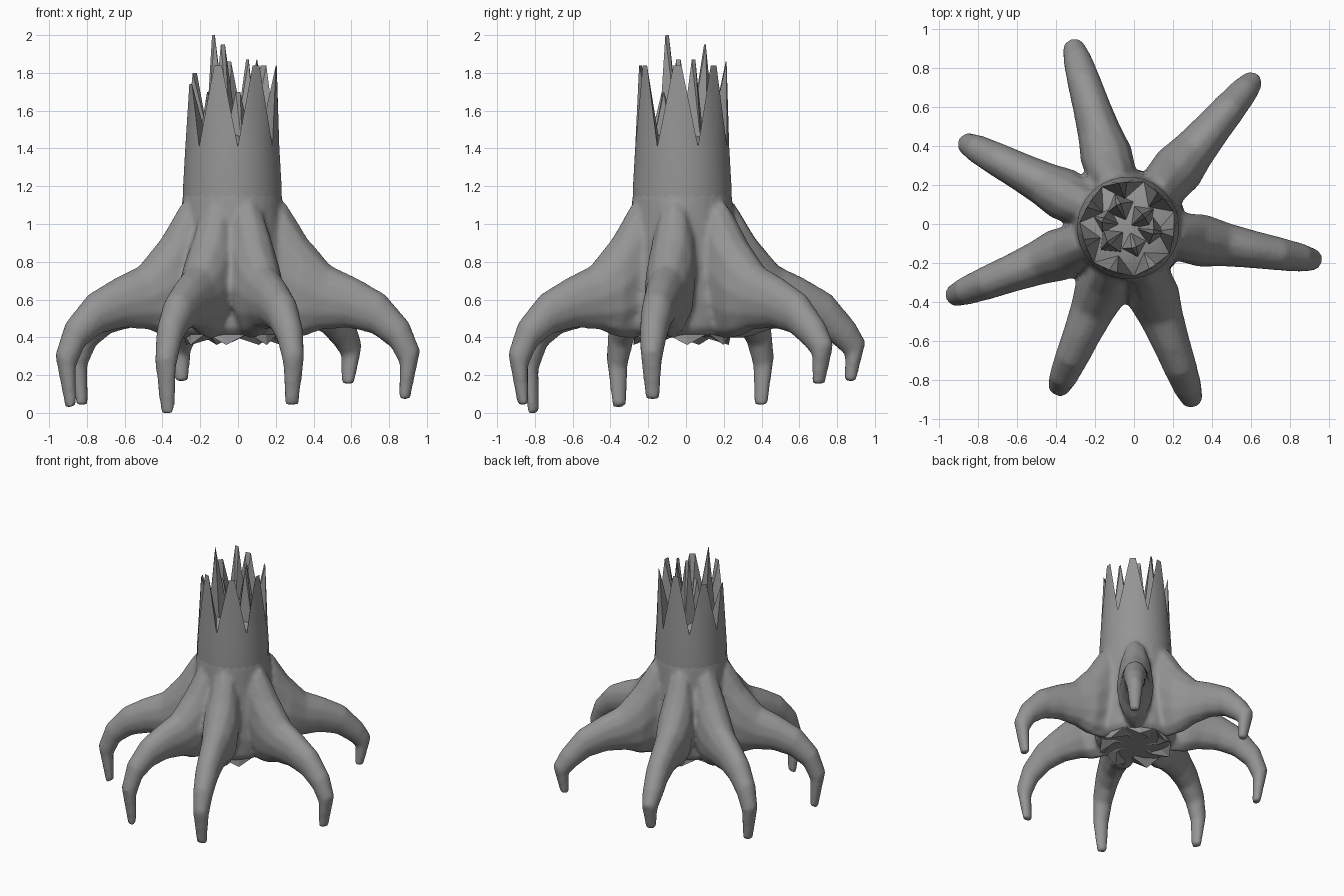
import bpy, bmesh
from math import sin, cos, pi, atan2, radians
from mathutils import Vector

cube = bpy.data.objects.get("Cube")
if cube:
    bpy.data.objects.remove(cube)

GREY = (0.3, 0.3, 0.3, 1)
mat = bpy.data.materials.new("grey wood")
mat.use_nodes = True
mat.diffuse_color = GREY
mat.node_tree.nodes["Principled BSDF"].inputs["Base Color"].default_value = GREY

CENTRE = Vector((-0.03, -0.02, 0))


def polar(r, a, z):
    return CENTRE + Vector((r * cos(a), r * sin(a), z))


def finish(name, bm):
    bmesh.ops.recalc_face_normals(bm, faces=bm.faces)
    mesh = bpy.data.meshes.new(name)
    bm.to_mesh(mesh)
    bm.free()
    mesh.materials.append(mat)
    ob = bpy.data.objects.new(name, mesh)
    bpy.context.collection.objects.link(ob)
    return ob


def loft(bm, rings):
    """Closed skin through rings of points."""
    rows = [[bm.verts.new(p) for p in ring] for ring in rings]
    n = len(rows[0])
    for low, high in zip(rows, rows[1:]):
        for i in range(n):
            j = (i + 1) % n
            bm.faces.new((low[i], low[j], high[j], high[i]))
    bm.faces.new(rows[0])
    bm.faces.new(rows[-1])


# Trunk core: radius and height
TRUNK = [(0.255, 0.41), (0.29, 0.45), (0.302, 0.6), (0.292, 0.8),
         (0.275, 1.0), (0.266, 1.13), (0.25, 1.22), (0.22, 1.32)]
# Root sections: top r, top z, bottom r, bottom z, half width
ROOT = [(0.14, 1.2, 0.1, 0.45, 0.09), (0.29, 1.11, 0.28, 0.39, 0.125),
        (0.40, 0.93, 0.38, 0.40, 0.135), (0.53, 0.78, 0.48, 0.44, 0.113),
        (0.67, 0.715, 0.62, 0.45, 0.097), (0.82, 0.63, 0.75, 0.42, 0.086),
        (0.95, 0.48, 0.85, 0.35, 0.073), (1.01, 0.31, 0.90, 0.24, 0.058),
        (0.955, 0.03, 0.895, 0.035, 0.038)]
# Outermost point of each root and how far its tip is lifted
ROOT_ENDS = [(-0.32, 0.94, 0.135), (0.63, 0.76, 0.12), (0.955, -0.19, 0.04),
             (0.31, -0.93, 0.01), (-0.40, -0.87, -0.033),
             (-0.955, -0.38, 0.0), (-0.89, 0.43, 0.01)]

# Trunk and roots fused into one smooth skin
bm = bmesh.new()
loft(bm, [[polar(r, 2 * pi * i / 28, z) for i in range(28)] for r, z in TRUNK])
for x, y, lift in ROOT_ENDS:
    out = Vector((x, y, 0)) - CENTRE
    a, scale = atan2(out.y, out.x), out.length
    side = Vector((-sin(a), cos(a), 0))
    rings = []
    for k, (tr, tz, br, bz, w) in enumerate(ROOT):
        rise = lift * max(0, k - 6) / 2
        top = polar(tr * scale, a, tz + rise)
        low = polar(br * scale, a, bz + rise)
        mid, half = (top + low) / 2, (top - low) / 2
        rings.append([mid + half * cos(2 * pi * i / 12) + side * w * sin(2 * pi * i / 12)
                      for i in range(12)])
    loft(bm, rings)
body = finish("trunk_and_roots", bm)
remesh = body.modifiers.new("fuse", 'REMESH')
remesh.mode = 'VOXEL'
remesh.voxel_size = 0.016
remesh.use_smooth_shade = True
smooth = body.modifiers.new("blend", 'SMOOTH')
smooth.factor = 0.5
smooth.iterations = 6

# Broken crown: wall with seven long teeth, hollow inside
TEETH = [1.84, 1.84, 1.84, 1.84, 1.86, 1.80, 1.74]
N = len(TEETH)
COLS = 4 * N
step = 2 * pi / N
start = radians(-109) - step / 2
bm = bmesh.new()
rows = [[bm.verts.new(polar(r, start + step * i / 4, z)) for i in range(COLS)]
        for r, z in [(0.262, 1.08), (0.262, 1.2), (0.25, 1.41)]]
for low, high in zip(rows, rows[1:]):
    for i in range(COLS):
        j = (i + 1) % COLS
        bm.faces.new((low[i], low[j], high[j], high[i]))
rim = rows[-1]
floor = [bm.verts.new(polar(0.15, start + step * (k + 0.5), 1.47)) for k in range(N)]
for k, h in enumerate(TEETH):
    c = [rim[(4 * k + i) % COLS] for i in range(5)]
    mid = start + step * (k + 0.5)
    left, right = [bm.verts.new(polar(0.235, mid + d, h)) for d in (-0.09, 0.09)]
    f = floor[k]
    for tri in ((c[0], c[1], left), (c[1], c[2], left), (c[2], right, left),
                (c[2], c[3], right), (c[3], c[4], right), (left, f, c[0]),
                (left, right, f), (right, c[4], f), (f, c[4], floor[(k + 1) % N])):
        bm.faces.new(tri)
bm.faces.new(floor)
crown = finish("broken_crown", bm)

# Inner splinters: x, y, tip height
bm = bmesh.new()
for x, y, h in [(-0.13, -0.1, 2.0), (-0.08, 0.1, 1.95), (0.05, 0.04, 1.87),
                (0.1, -0.04, 1.87), (0.0, -0.12, 1.7), (-0.16, 0.02, 1.7)]:
    a0 = atan2(y + 0.02, x + 0.03)
    base = [bm.verts.new((x * 0.85 + 0.08 * cos(a0 + i * pi / 2),
                          y * 0.85 + 0.08 * sin(a0 + i * pi / 2), 1.4)) for i in range(4)]
    # blunt chisel tip, broad across the splinter
    wide = Vector((-sin(a0), cos(a0), 0)) * 0.012
    tips = [bm.verts.new(Vector((x, y, h)) + wide * s) for s in (1, -1)]
    bm.faces.new(base)
    for loop in ((base[0], base[1], tips[0]), (base[1], base[2], tips[0]),
                 (base[2], base[3], tips[1]), (base[3], base[0], tips[1]),
                 (base[0], tips[0], tips[1]), (base[2], tips[1], tips[0])):
        bm.faces.new(loop)
finish("inner_splinters", bm)

# Jagged underside: zigzag rim around a shallow faceted hollow
bm = bmesh.new()
n = 14
rings = [[bm.verts.new(polar(r, 2 * pi * i / n + 0.1, hi if i % 2 else lo)) for i in range(n)]
         for r, lo, hi in [(0.25, 0.5, 0.5), (0.26, 0.36, 0.42), (0.16, 0.44, 0.40)]]
for low, high in zip(rings, rings[1:]):
    for i in range(n):
        j = (i + 1) % n
        bm.faces.new((low[i], low[j], high[j]))
        bm.faces.new((low[i], high[j], high[i]))
hub = bm.verts.new(polar(0, 0, 0.42))
for i in range(n):
    bm.faces.new((rings[-1][i], rings[-1][(i + 1) % n], hub))
bm.faces.new(rings[0])
finish("jagged_underside", bm)

# Smooth bark on the crown, keeping the broken edges sharp
bpy.ops.object.select_all(action='DESELECT')
crown.select_set(True)
bpy.context.view_layer.objects.active = crown
bpy.ops.object.shade_smooth_by_angle(angle=radians(35))
